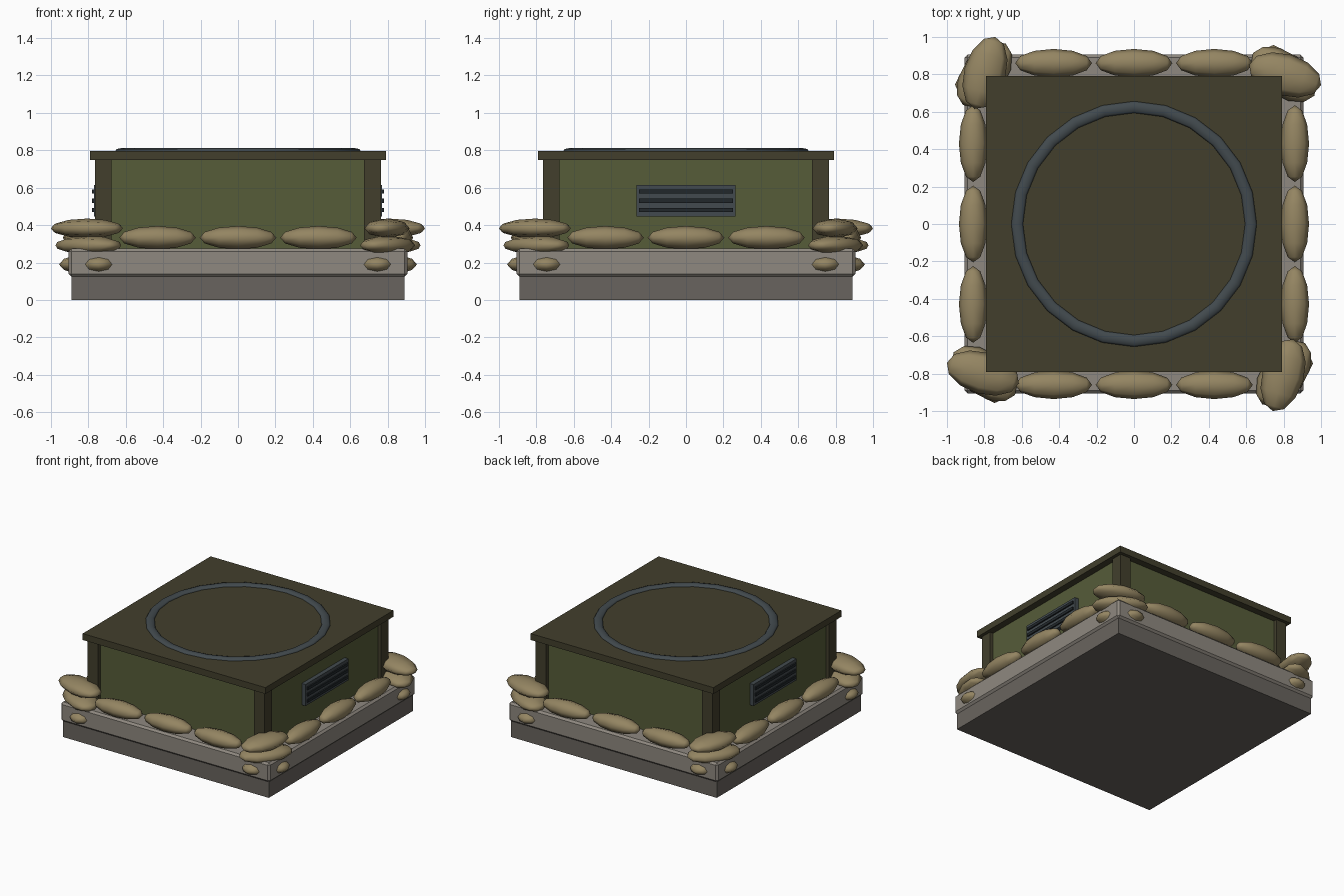
import bpy, math
from mathutils import Matrix, Vector

if "Cube" in bpy.data.objects:
    bpy.data.objects.remove(bpy.data.objects["Cube"])


def material(name, rgb):
    m = bpy.data.materials.new(name)
    lin = [((c / 255 + 0.055) / 1.055) ** 2.4 for c in rgb]
    m.diffuse_color = (*lin, 1)
    m.use_nodes = True
    m.node_tree.nodes["Principled BSDF"].inputs["Base Color"].default_value = m.diffuse_color
    return m


CONCRETE = material("light concrete", (143, 137, 128))
FOOTING = material("dark concrete", (105, 100, 94))
WALL = material("olive green", (86, 92, 57))
TRIM = material("dark olive", (66, 63, 44))
STEEL = material("dark steel", (66, 74, 78))
SLAT = material("black steel", (33, 39, 43))
BURLAP = material("burlap", (148, 133, 98))


def finish(name, mat, smooth=None):
    ob = bpy.context.object
    ob.name = name
    ob.data.materials.append(mat)
    if smooth:
        bpy.ops.object.shade_smooth_by_angle(angle=math.radians(smooth))
    return ob


def box(name, mat, lo, hi, bevel=0):
    lo, hi = Vector(lo), Vector(hi)
    bpy.ops.mesh.primitive_cube_add(size=1)
    ob = finish(name, mat)
    ob.data.transform(Matrix.Translation((lo + hi) / 2) @ Matrix.Diagonal((*(hi - lo), 1)))
    if bevel:
        mod = ob.modifiers.new("edge", "BEVEL")
        mod.width, mod.segments = bevel, 1
    return ob


def sandbag(name, centre, half, angle, turn):
    """Stretched low-poly sphere; its long axis is x before turning."""
    bpy.ops.mesh.primitive_uv_sphere_add(segments=8, ring_count=6, radius=1)
    ob = finish(name, BURLAP, 50)
    ob.data.transform(Matrix.Rotation(turn, 4, "Z") @ Matrix.Translation(centre)
                      @ Matrix.Rotation(math.radians(angle), 4, "Z")
                      @ Matrix.Diagonal((*half, 1)) @ Matrix.Rotation(math.pi / 2, 4, "Y"))
    return ob


# Footing and slab
box("footing", FOOTING, (-0.89, -0.89, 0), (0.89, 0.89, 0.13))
box("slab", CONCRETE, (-0.905, -0.905, 0.125), (0.905, 0.905, 0.275), 0.015)

# Bunker body, corner posts and roof
box("walls", WALL, (-0.737, -0.737, 0.27), (0.737, 0.737, 0.75))
for sx in (-1, 1):
    for sy in (-1, 1):
        xs, ys = sorted((sx * 0.675, sx * 0.765)), sorted((sy * 0.675, sy * 0.765))
        box("corner_post", TRIM, (xs[0], ys[0], 0.27), (xs[1], ys[1], 0.75))
box("roof", TRIM, (-0.79, -0.79, 0.747), (0.79, 0.79, 0.797))

# Flattened ring on the roof
bpy.ops.mesh.primitive_torus_add(major_segments=24, minor_segments=8,
                                 major_radius=0.625, minor_radius=0.033)
ring = finish("roof_ring", STEEL, 50)
ring.data.transform(Matrix.Translation((0, 0, 0.795)) @ Matrix.Diagonal((1, 1, 0.5, 1)))

# Louvred vents on both sides
for s in (-1, 1):
    xs = sorted((s * 0.72, s * 0.77))
    box("vent_frame", STEEL, (xs[0], -0.265, 0.447), (xs[1], 0.265, 0.615))
    xs = sorted((s * 0.75, s * 0.78))
    for z in (0.481, 0.53, 0.579):
        box("vent_slat", SLAT, (xs[0], -0.25, z - 0.011), (xs[1], 0.25, z + 0.011))

# Sandbags: a row along each side and a pile on each corner
for k in range(4):
    turn = k * math.pi / 2
    for x in (-0.43, 0, 0.43):
        sandbag("row_sandbag", (x, -0.86, 0.333), (0.205, 0.076, 0.062), 0, turn)
    sandbag("low_sandbag", (-0.757, -0.745, 0.19), (0.2, 0.115, 0.06), 0, turn)
    sandbag("low_sandbag", (-0.745, -0.757, 0.19), (0.2, 0.115, 0.06), 90, turn)
    sandbag("middle_sandbag", (-0.8, -0.8, 0.292), (0.2, 0.118, 0.052), -35, turn)
    sandbag("top_sandbag", (-0.808, -0.797, 0.383), (0.2, 0.112, 0.052), -16, turn)
